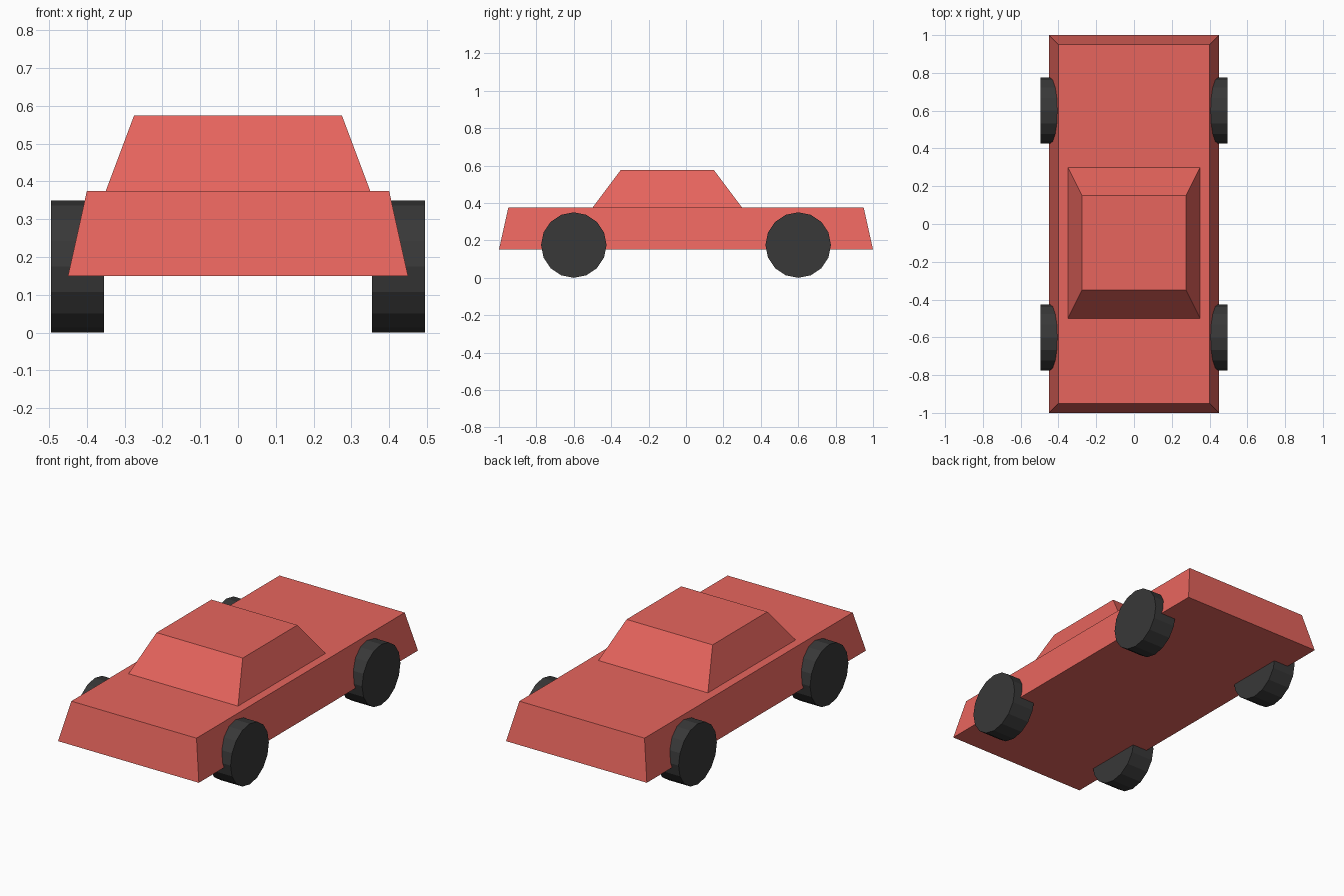
import bpy, bmesh, math
from mathutils import Matrix

if "Cube" in bpy.data.objects:
    bpy.data.objects.remove(bpy.data.objects["Cube"])


def material(name, rgb):
    m = bpy.data.materials.new(name)
    m.diffuse_color = (*rgb, 1.0)
    m.use_nodes = True
    m.node_tree.nodes["Principled BSDF"].inputs["Base Color"].default_value = m.diffuse_color
    return m


RED = material("red_paint", (0.8, 0.13, 0.11))
BLACK = material("black_rubber", (0.04, 0.04, 0.04))


def add_object(name, bm, mat):
    bmesh.ops.recalc_face_normals(bm, faces=bm.faces)
    mesh = bpy.data.meshes.new(name)
    bm.to_mesh(mesh)
    bm.free()
    mesh.materials.append(mat)
    obj = bpy.data.objects.new(name, mesh)
    bpy.context.collection.objects.link(obj)
    return obj


def tapered_box(name, bottom, top, mat):
    """Each end is (half width, y front, y back, z)."""
    bm = bmesh.new()
    bmesh.ops.create_cube(bm, size=2)
    for v in bm.verts:
        half, front, back, z = top if v.co.z > 0 else bottom
        v.co = (math.copysign(half, v.co.x), back if v.co.y > 0 else front, z)
    return add_object(name, bm, mat)


# Body and cabin
tapered_box("body", (0.45, -1.0, 1.0, 0.15), (0.40, -0.95, 0.95, 0.375), RED)
tapered_box("cabin", (0.35, -0.5, 0.3, 0.375), (0.275, -0.35, 0.15, 0.575), RED)

# Four wheels with their axles along x
for side, x in (("left", -0.425), ("right", 0.425)):
    for end, y in (("front", -0.6), ("rear", 0.6)):
        bm = bmesh.new()
        bmesh.ops.create_cone(bm, cap_ends=True, segments=16, radius1=0.175,
                              radius2=0.175, depth=0.14,
                              matrix=Matrix.Rotation(math.pi / 2, 4, 'Y'))
        wheel = add_object(f"wheel_{end}_{side}", bm, BLACK)
        wheel.location = (x, y, 0.175)
